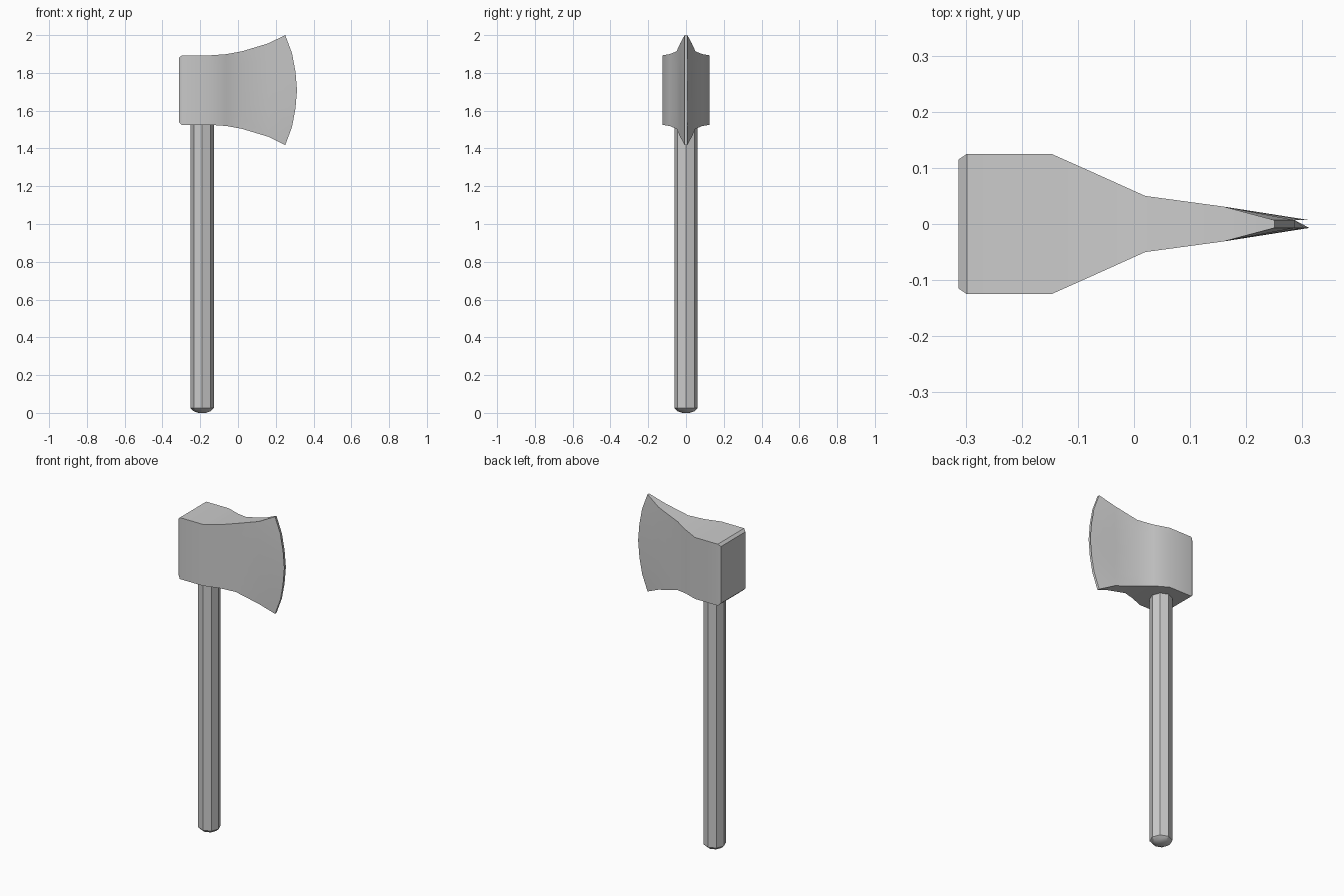
import bpy, bmesh, math

if "Cube" in bpy.data.objects:
    bpy.data.objects.remove(bpy.data.objects["Cube"])

MID = 1.709  # height of the head's centre line


def finish(bm, name, angle):
    bmesh.ops.recalc_face_normals(bm, faces=bm.faces[:])
    mesh = bpy.data.meshes.new(name)
    bm.to_mesh(mesh)
    bm.free()
    obj = bpy.data.objects.new(name, mesh)
    bpy.context.collection.objects.link(obj)
    bpy.ops.object.select_all(action='DESELECT')
    obj.select_set(True)
    bpy.context.view_layer.objects.active = obj
    bpy.ops.object.shade_smooth_by_angle(angle=math.radians(angle))
    return obj


def loft(bm, rings):
    loops = [[bm.verts.new(p) for p in ring] for ring in rings]
    n = len(loops[0])
    for a, b in zip(loops, loops[1:]):
        for i in range(n):
            j = (i + 1) % n
            bm.faces.new((a[i], a[j], b[j], b[i]))
    bm.faces.new(loops[0])
    bm.faces.new(loops[-1])


# Axe head: cross-sections from the poll to the curved cutting edge
rows = [-1, -0.67, -0.34, 0, 0.34, 0.67, 1]
bulge = [0, 0.036, 0.054, 0.0625, 0.054, 0.036, 0]
# x, half thickness, half height, share of the edge bulge
stations = [
    (-0.3125, 0.115, 0.170, 0),
    (-0.298, 0.125, 0.184, 0),
    (-0.147, 0.125, 0.184, 0),
    (-0.062, 0.087, 0.190, 0),
    (0.02, 0.050, 0.205, 0),
    (0.16, 0.031, 0.247, 0),
    (0.25, 0.007, 0.291, 1),
]
rings = []
for x, y, h, share in stations:
    side = [(x + share * b, y, MID + h * t) for t, b in zip(rows, bulge)]
    rings.append(side + [(px, -py, pz) for px, py, pz in reversed(side)])
bm = bmesh.new()
loft(bm, rings)
finish(bm, "axe_head", 30)

# Handle: eight-sided shaft with a shallow rounded butt, set into the head
profile = [(0.02, 0.0), (0.045, 0.009), (0.062, 0.025), (0.062, 1.6)]
bm = bmesh.new()
loft(bm, [[(-0.19 + r * math.cos(k * math.pi / 4), r * math.sin(k * math.pi / 4), z)
           for k in range(8)] for r, z in profile])
finish(bm, "handle", 30)
